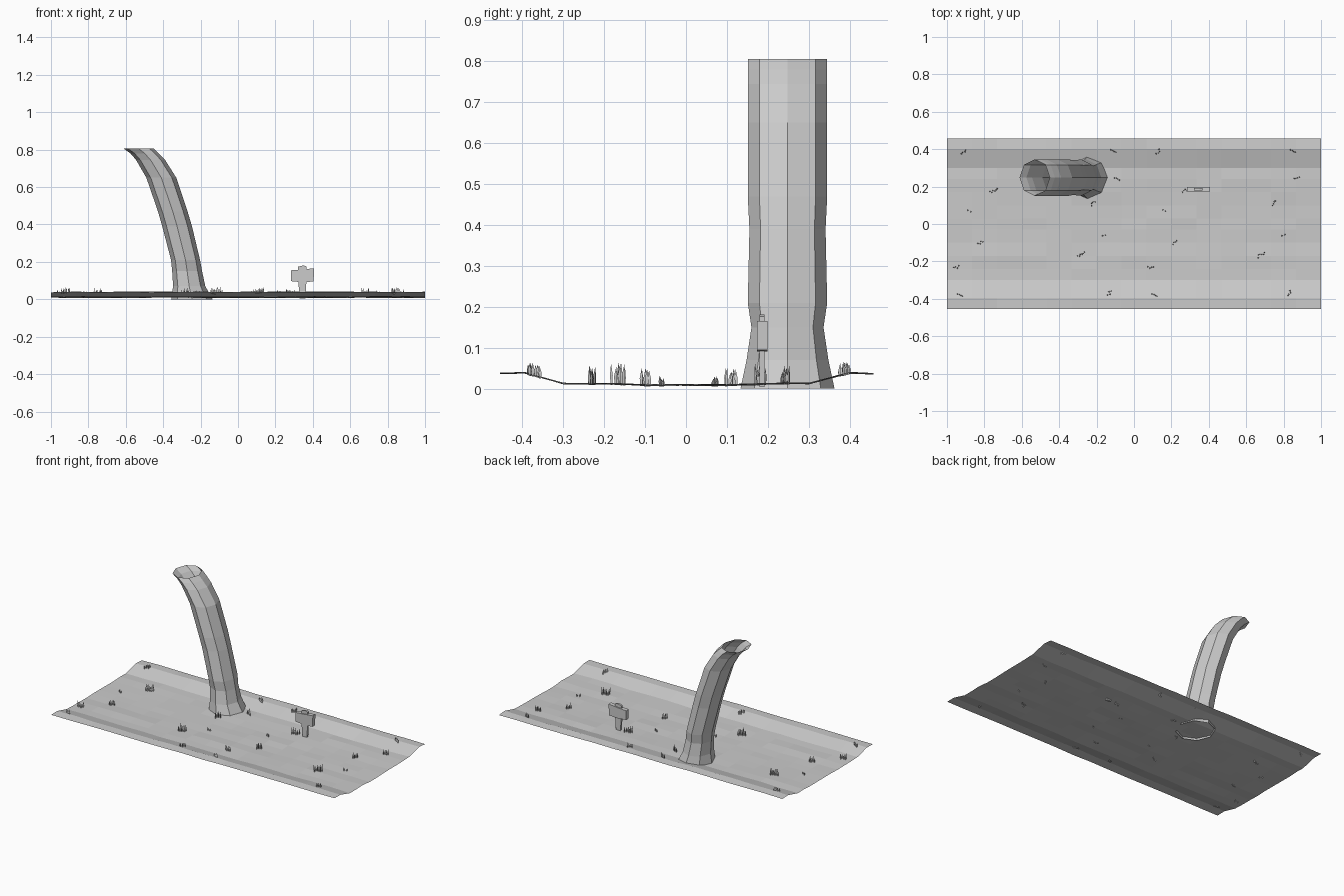
import bpy, bmesh, math, random

if "Cube" in bpy.data.objects:
    bpy.data.objects.remove(bpy.data.objects["Cube"])

random.seed(4)


def make_object(name, verts, faces):
    mesh = bpy.data.meshes.new(name)
    mesh.from_pydata(verts, [], faces)
    bm = bmesh.new()
    bm.from_mesh(mesh)
    bmesh.ops.recalc_face_normals(bm, faces=bm.faces)
    bm.to_mesh(mesh)
    bm.free()
    obj = bpy.data.objects.new(name, mesh)
    bpy.context.collection.objects.link(obj)
    return obj


def prism(name, outline, y0, y1):
    """Front outline (x, z) extruded from y0 to y1."""
    n = len(outline)
    verts = [(x, y, z) for y in (y0, y1) for x, z in outline]
    faces = [tuple(range(n)), tuple(range(2 * n - 1, n - 1, -1))]
    faces += [(i, (i + 1) % n, n + (i + 1) % n, n + i) for i in range(n)]
    return make_object(name, verts, faces)


# ground: faceted sheet, a shallow lane with raised verges
PROFILE = [(-0.455, 0.037), (-0.395, 0.039), (-0.30, 0.013), (-0.24, 0.012),
           (-0.17, 0.012), (-0.10, 0.009), (-0.03, 0.009), (0.03, 0.009),
           (0.10, 0.009), (0.17, 0.011), (0.24, 0.013), (0.30, 0.013),
           (0.40, 0.039), (0.458, 0.037)]


def ground_z(y):
    for (y0, z0), (y1, z1) in zip(PROFILE, PROFILE[1:]):
        if y <= y1:
            return z0 + (z1 - z0) * (y - y0) / (y1 - y0)
    return PROFILE[-1][1]


COLS = 15
rows = len(PROFILE)
verts = [(-1 + 2 * i / COLS, y, z + random.uniform(-0.0025, 0.0025))
         for i in range(COLS + 1) for y, z in PROFILE]
faces = [(i * rows + j, (i + 1) * rows + j, (i + 1) * rows + j + 1, i * rows + j + 1)
         for i in range(COLS) for j in range(rows - 1)]
ground = make_object("ground", verts, faces)
# make the sheet face upward
if ground.data.polygons[0].normal.z < 0:
    ground.data.flip_normals()

# trunk: open eight-sided tube; each ring is left x, right x, z, y radius
RINGS = [(-0.357, -0.135, 0.0, 0.115), (-0.347, -0.175, 0.07, 0.100),
         (-0.352, -0.192, 0.15, 0.088), (-0.358, -0.203, 0.21, 0.097),
         (-0.405, -0.246, 0.39, 0.093), (-0.428, -0.270, 0.47, 0.097),
         (-0.490, -0.330, 0.65, 0.097), (-0.545, -0.390, 0.745, 0.097),
         (-0.575, -0.423, 0.78, 0.097), (-0.612, -0.450, 0.806, 0.097)]
SIDES = 8
verts = []
for x0, x1, z, ry in RINGS:
    for k in range(SIDES):
        a = 2 * math.pi * k / SIDES
        verts.append(((x0 + x1) / 2 + (x1 - x0) / 2 * math.cos(a),
                      0.248 + ry * math.sin(a), z))
faces = [(r * SIDES + k, r * SIDES + (k + 1) % SIDES,
          (r + 1) * SIDES + (k + 1) % SIDES, (r + 1) * SIDES + k)
         for r in range(len(RINGS) - 1) for k in range(SIDES)]
make_object("trunk", verts, faces)

# signpost and board
prism("sign_post", [(0.330, 0.004), (0.360, 0.004), (0.366, 0.10), (0.366, 0.176),
                    (0.350, 0.181), (0.322, 0.174), (0.322, 0.10)], 0.179, 0.192)
prism("sign_board", [(0.283, 0.097), (0.345, 0.091), (0.404, 0.095), (0.407, 0.166),
                     (0.345, 0.159), (0.283, 0.155)], 0.173, 0.199)

# grass: x, y, blade count, height, spread direction in degrees
CLUMPS = [(-0.91, 0.385, 4, 60), (-0.75, 0.18, 6, 20), (-0.22, 0.11, 4, 50),
          (-0.82, -0.10, 4, 30), (-0.95, -0.23, 4, 10), (-0.28, -0.165, 6, 30),
          (-0.13, -0.37, 4, 60), (-0.09, 0.243, 4, -20), (0.13, 0.385, 4, 60),
          (0.28, 0.18, 6, 20), (0.22, -0.10, 4, 50), (0.09, -0.23, 4, 10),
          (0.68, -0.165, 6, 30), (0.75, 0.11, 4, 40), (0.87, 0.243, 4, 10),
          (0.83, -0.37, 4, 70), (-0.11, 0.39, 4, -25), (0.85, 0.39, 4, -25),
          (-0.93, -0.38, 4, -25), (0.11, -0.38, 4, -25), (-0.88, 0.07, 2, 0),
          (0.16, 0.07, 2, 0), (-0.16, -0.06, 2, 0), (0.80, -0.06, 2, 0)]
verts, faces = [], []
for cx, cy, count, angle in CLUMPS:
    d = math.radians(angle)
    height = {2: 0.026, 4: 0.045, 6: 0.053}[count]
    if abs(cy) > 0.3:
        height = 0.032
    for b in range(count):
        t = (b / (count - 1) - 0.5) * (0.007 * count)
        side = 0.0 if angle == -25 else random.uniform(-0.007, 0.007)
        x = cx + t * math.cos(d) - side * math.sin(d)
        y = cy + t * math.sin(d) + side * math.cos(d)
        z = ground_z(y) - 0.003
        h = height * random.uniform(0.7, 1.05)
        lean = random.uniform(-0.004, 0.004)
        base = len(verts)
        # three-sided blade: foot, wider middle, tip
        for lift, radius, shift in ((0, 0.003, 0), (0.45, 0.0045, 0.3)):
            for k in range(3):
                a = d + 2 * math.pi * k / 3
                verts.append((x + shift * lean + radius * math.cos(a),
                              y + radius * math.sin(a), z + lift * h))
        verts.append((x + lean, y + lean * 0.5, z + h))
        for k in range(3):
            n = (k + 1) % 3
            faces.append((base + k, base + n, base + 3 + n, base + 3 + k))
            faces.append((base + 3 + k, base + 3 + n, base + 6))
make_object("grass", verts, faces)
